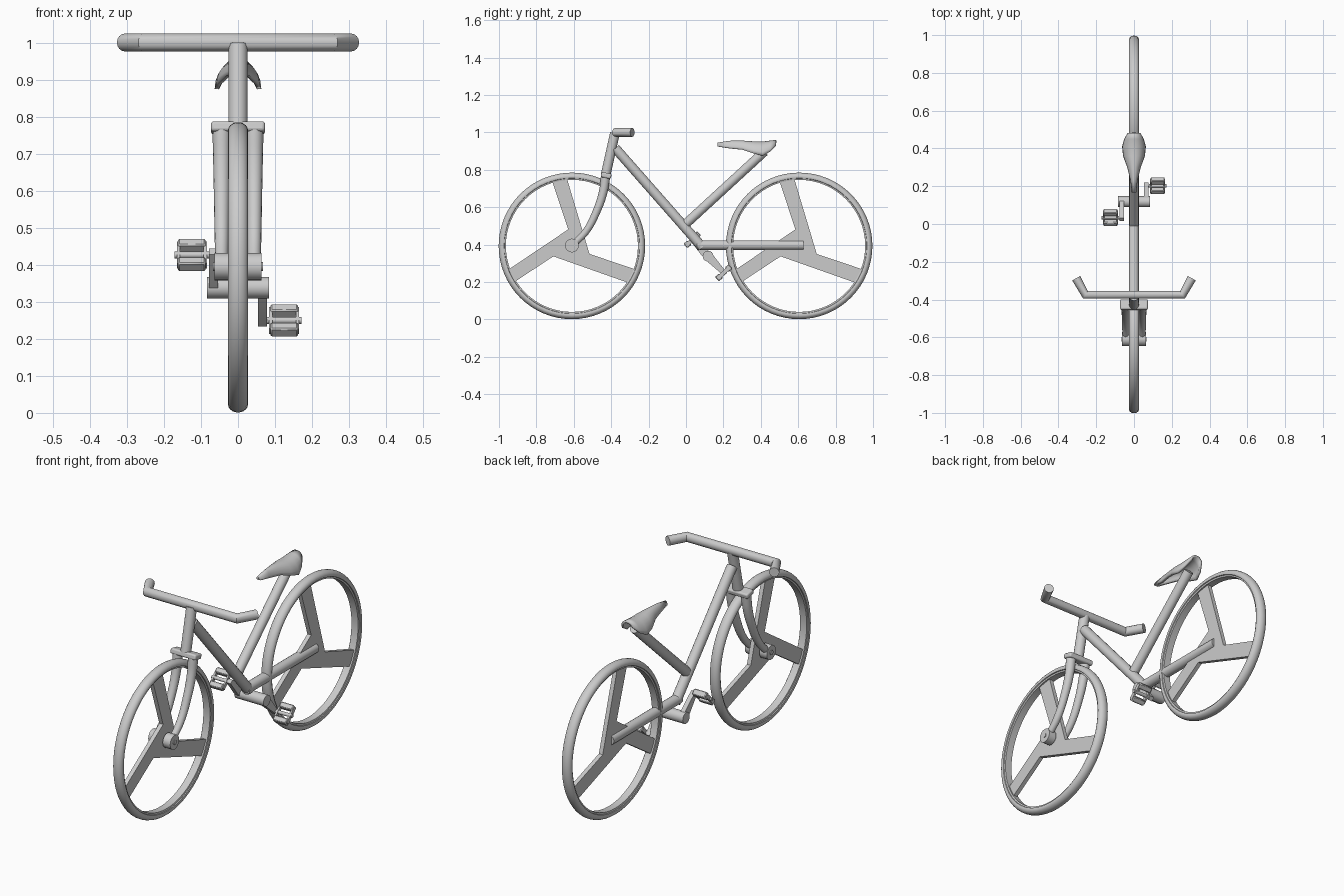
import bpy, bmesh, math
from mathutils import Vector

if "Cube" in bpy.data.objects:
    bpy.data.objects.remove(bpy.data.objects["Cube"])


def finish(name, bm, angle=35):
    bmesh.ops.recalc_face_normals(bm, faces=bm.faces)
    mesh = bpy.data.meshes.new(name)
    bm.to_mesh(mesh)
    bm.free()
    ob = bpy.data.objects.new(name, mesh)
    bpy.context.collection.objects.link(ob)
    smooth(ob, angle)
    return ob


def smooth(ob, angle=35):
    bpy.ops.object.select_all(action='DESELECT')
    ob.select_set(True)
    bpy.context.view_layer.objects.active = ob
    bpy.ops.object.shade_smooth_by_angle(angle=math.radians(angle))


def tube(name, pts, radius, end_radius=None, curved=False):
    """Capped round tube along a path, optionally tapered."""
    end_radius = end_radius or radius
    cu = bpy.data.curves.new(name, 'CURVE')
    cu.dimensions = '3D'
    cu.bevel_depth = 1.0
    cu.bevel_resolution = 6
    cu.use_fill_caps = True
    cu.resolution_u = 6
    sp = cu.splines.new('BEZIER' if curved else 'POLY')
    points = sp.bezier_points if curved else sp.points
    points.add(len(pts) - 1)
    for i, (p, co) in enumerate(zip(points, pts)):
        p.co = co if curved else (*co, 1)
        p.radius = radius + (end_radius - radius) * i / (len(pts) - 1)
        if curved:
            p.handle_left_type = p.handle_right_type = 'AUTO'
    ob = bpy.data.objects.new(name, cu)
    bpy.context.collection.objects.link(ob)
    bpy.ops.object.select_all(action='DESELECT')
    ob.select_set(True)
    bpy.context.view_layer.objects.active = ob
    bpy.ops.object.convert(target='MESH')
    smooth(bpy.context.object)


def prism(name, outline, x0, x1):
    """Side-view (y, z) outline extruded across x."""
    bm = bmesh.new()
    a = [bm.verts.new((x0, y, z)) for y, z in outline]
    b = [bm.verts.new((x1, y, z)) for y, z in outline]
    n = len(a)
    bm.faces.new(a)
    bm.faces.new(b[::-1])
    for i in range(n):
        bm.faces.new((a[i], b[i], b[(i + 1) % n], a[(i + 1) % n]))
    return finish(name, bm)


WHEEL_R, WHEEL_Z = 0.392, 0.393


def wheel(name, y):
    # tyre and rim: one closed profile (x, r) spun around the axle
    prof = [(0.027 * math.cos(math.radians(t)), 0.370 + 0.022 * math.sin(math.radians(t)))
            for t in range(-20, 201, 20)]
    prof += [(-0.021, 0.361), (-0.019, 0.353), (0.019, 0.353), (0.021, 0.361)]
    bm = bmesh.new()
    n = 64
    rings = []
    for k in range(n):
        a = 2 * math.pi * k / n
        rings.append([bm.verts.new((x, y + r * math.cos(a), WHEEL_Z + r * math.sin(a)))
                      for x, r in prof])
    m = len(prof)
    for k in range(n):
        p, q = rings[k], rings[(k + 1) % n]
        for i in range(m):
            bm.faces.new((p[i], p[(i + 1) % m], q[(i + 1) % m], q[i]))
    finish(name + "_tyre", bm)
    # flat three-arm spoke plate
    arms = [(-0.105, 0.345), (-0.025, 0.355), (0.094, -0.043), (0.337, -0.125),
            (0.303, -0.198), (-0.099, -0.056), (-0.303, -0.190), (-0.337, -0.125),
            (-0.020, 0.088)]
    prism(name + "_spokes", [(y + u, WHEEL_Z + v) for u, v in arms], -0.011, 0.011)


wheel("front_wheel", -0.61)
wheel("rear_wheel", 0.605)

# Frame
tube("down_tube", [(0, -0.378, 0.915), (0, 0.088, 0.385)], 0.026)
tube("seat_tube", [(0, 0.0, 0.512), (0, 0.42, 0.898)], 0.025)
tube("rear_stay", [(0, 0.06, 0.397), (0, 0.628, 0.397)], 0.026)
tube("bottom_bracket", [(-0.084, 0.118, 0.338), (0.084, 0.118, 0.338)], 0.029)

# Steering
tube("stem", [(0, -0.38, 0.995), (0, -0.43, 0.77)], 0.026)
tube("handlebar", [(-0.306, -0.287, 1.0), (-0.257, -0.375, 1.0),
                   (0.257, -0.375, 1.0), (0.306, -0.287, 1.0)], 0.024)
crown = prism("fork_crown", [(-0.457, 0.762), (-0.403, 0.750), (-0.397, 0.777), (-0.451, 0.789)],
              -0.073, 0.073)
bev = crown.modifiers.new("round", 'BEVEL')
bev.width = 0.008
bev.segments = 3
for side, s in (("left", -1), ("right", 1)):
    x = 0.044 * s
    tube(side + "_fork_leg", [(x, -0.43, 0.765), (x, -0.443, 0.68), (x, -0.477, 0.58),
                              (x, -0.535, 0.47), (x, -0.605, 0.398)], 0.025, 0.017, True)
    tube(side + "_front_hub", [(s * 0.02, -0.61, 0.395), (s * 0.063, -0.61, 0.395)], 0.037)
    tube(side + "_front_axle", [(s * 0.05, -0.61, 0.395), (s * 0.067, -0.61, 0.395)], 0.012)

# Cranks and pedals: u runs along the crank, v across it
for side, s in (("left", -1), ("right", 1)):
    U, V = Vector((0.69, -0.724)) * s, Vector((0.724, 0.69)) * s

    def at(u, v):
        return tuple(Vector((0.118, 0.338)) + U * u + V * v)

    def box(u0, u1, v0, v1):
        return [at(u0, v0), at(u1, v0), at(u1, v1), at(u0, v1)]

    prism(side + "_crank", [at(-0.02, -0.02), at(-0.02, 0.02), at(0.03, 0.022),
                            at(0.135, 0.011), at(0.135, -0.011), at(0.03, -0.022)],
          s * 0.054, s * 0.078)
    py, pz = at(0.122, 0)
    tube(side + "_pedal_axle", [(s * 0.06, py, pz), (s * 0.172, py, pz)], 0.009)
    for i, v in enumerate((-0.036, 0.036)):
        pad = prism(f"{side}_pedal_pad_{i}", box(0.106, 0.138, v - 0.014, v + 0.014),
                    s * 0.088, s * 0.162)
        b = pad.modifiers.new("round", 'BEVEL')
        b.width = 0.004
    for i, x in enumerate((0.084, 0.156)):
        prism(f"{side}_pedal_plate_{i}", box(0.112, 0.132, -0.042, 0.042), s * x, s * (x + 0.009))

# Saddle: arched shell lofted through stations (y, half width, top z, edge z)
stations = [(0.168, 0.012, 0.945, 0.925), (0.23, 0.019, 0.955, 0.915), (0.30, 0.036, 0.956, 0.908),
            (0.36, 0.058, 0.952, 0.888), (0.41, 0.063, 0.951, 0.875), (0.45, 0.052, 0.956, 0.897),
            (0.482, 0.034, 0.960, 0.930)]
bm = bmesh.new()
rows = []
for y, w, top, edge in stations:
    rows.append([bm.verts.new((w * math.sin(a), y, edge + (top - edge) * math.cos(a)))
                 for a in [math.pi / 2 * (k / 6 - 1) for k in range(13)]])
for p, q in zip(rows, rows[1:]):
    for i in range(12):
        bm.faces.new((p[i], p[i + 1], q[i + 1], q[i]))
seat = finish("seat", bm, 60)
if seat.data.polygons[5].normal.z < 0:
    seat.data.flip_normals()
sol = seat.modifiers.new("shell", 'SOLIDIFY')
sol.thickness = 0.012
